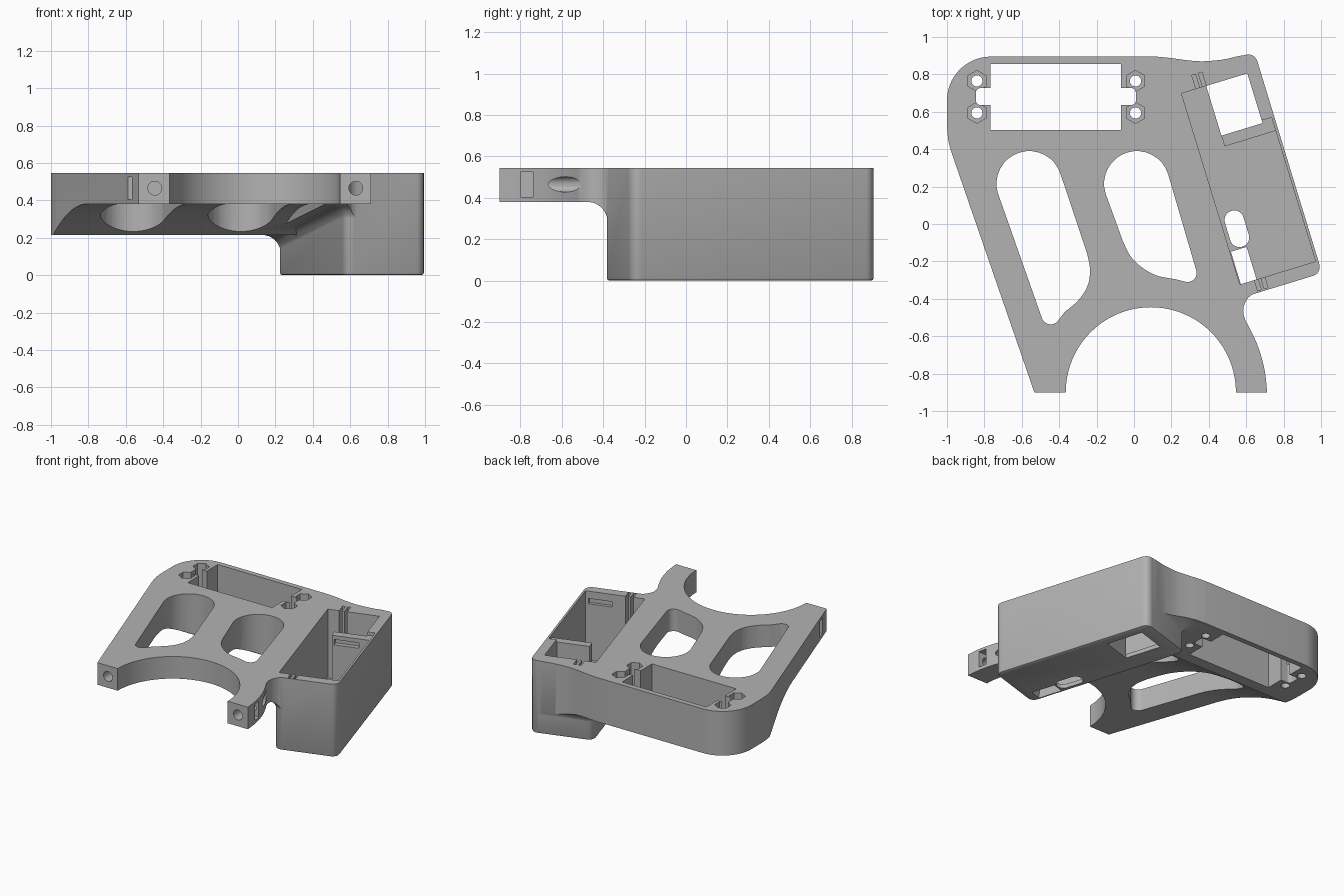
import bpy, bmesh
from math import sin, cos, pi, radians
from mathutils import Vector

if "Cube" in bpy.data.objects:
    bpy.data.objects.remove(bpy.data.objects["Cube"], do_unlink=True)

TOP = 0.545
OVER = 0.7          # oversize height, trimmed at the end
TILT = radians(17)  # the case is turned in plan


# ---------- helpers ----------
def loft(name, rings):
    """Closed solid through rings of equal point count."""
    bm = bmesh.new()
    vs = [[bm.verts.new(p) for p in r] for r in rings]
    n = len(vs[0])
    for a, b in zip(vs, vs[1:]):
        for i in range(n):
            j = (i + 1) % n
            bm.faces.new((a[i], a[j], b[j], b[i]))
    bm.faces.new(vs[0])
    bm.faces.new(vs[-1])
    bmesh.ops.recalc_face_normals(bm, faces=bm.faces)
    me = bpy.data.meshes.new(name)
    bm.to_mesh(me)
    bm.free()
    ob = bpy.data.objects.new(name, me)
    bpy.context.collection.objects.link(ob)
    return ob


def at(pts, z):
    return [(p[0], p[1], z) for p in pts]


def prism(name, pts, z0, z1):
    return loft(name, [at(pts, z0), at(pts, z1)])


def combine(target, tool, op="DIFFERENCE"):
    mod = target.modifiers.new("combine", "BOOLEAN")
    mod.operation, mod.solver, mod.object = op, "EXACT", tool
    bpy.context.view_layer.objects.active = target
    bpy.ops.object.modifier_apply(modifier=mod.name)
    bpy.data.objects.remove(tool, do_unlink=True)


def arc(cx, cy, r, a0, a1, n=16):
    angles = [radians(a0 + (a1 - a0) * i / n) for i in range(n + 1)]
    return [(cx + r * cos(a), cy + r * sin(a)) for a in angles]


def circle(cx, cy, r, n=24, start=0):
    return arc(cx, cy, r, start, start + 360, n)[:-1]


def spline(pts, steps=5):
    """Smooth open curve through the points."""
    p = [Vector(q) for q in [pts[0], *pts, pts[-1]]]
    out = []
    for a, b, c, d in zip(p, p[1:], p[2:], p[3:]):
        for i in range(steps):
            t = i / steps
            q = 2 * b + (c - a) * t + (2 * a - 5 * b + 4 * c - d) * t * t
            q += (3 * b - a - 3 * c + d) * t ** 3
            out.append(tuple(q / 2))
    return out + [tuple(pts[-1])]


def rect(x0, x1, y0, y1):
    return [(x0, y0), (x1, y0), (x1, y1), (x0, y1)]


def rounded(x0, x1, y0, y1, r):
    return (arc(x1 - r, y1 - r, r, 0, 90, 6) + arc(x0 + r, y1 - r, r, 90, 180, 6)
            + arc(x0 + r, y0 + r, r, 180, 270, 6) + arc(x1 - r, y0 + r, r, 270, 360, 6))


def turned(pts):
    """Case frame (u along, v across) to plan."""
    s, c = sin(TILT), cos(TILT)
    return [(s * u + c * v, -c * u + s * v) for u, v in pts]


def case_ring(d):
    return turned(rounded(-0.69 - d, 0.545 + d, 0.433 - d, 0.885 + d, 0.05 + d))


def underside(y):
    t = min(max((y + 0.1) / 0.52, 0), 1)
    return 0.38 - 0.165 * t * t


# ---------- frame plate ----------
outline = [(-0.533, -0.9)]
outline += spline([(-0.975, 0.38), (-0.993, 0.45), (-1, 0.54), (-1, 0.66)])
outline += arc(-0.765, 0.66, 0.235, 180, 90)[1:]
outline += spline([(0.12, 0.895), (0.2, 0.887), (0.28, 0.876), (0.37, 0.87),
                   (0.48, 0.88), (0.56, 0.898), (0.61, 0.905)])
outline += [(0.7, 0.5), (0.85, 0), (0.75, -0.3)]
outline += spline([(0.66, -0.36), (0.61, -0.395), (0.585, -0.45), (0.592, -0.505),
                   (0.62, -0.56), (0.665, -0.66), (0.698, -0.78), (0.712, -0.9)])
outline += arc(0.09, -0.9, 0.455, 0, 180, 40)
frame = prism("controller_frame", outline, -0.1, OVER)

# curved underside, and the fillet where the plate meets the case
ys = [-1, -0.1] + [-0.1 + 0.52 * i / 14 for i in range(1, 15)] + [1]
section = [(y, underside(y)) for y in ys] + [(1, OVER + 0.1), (-1, OVER + 0.1)]
envelope = loft("envelope", [[(x, y, z) for y, z in section] for x in (-1.2, 1.2)])
R = 0.1
flare_rings = [at(case_ring(-0.004), 0.05)]
for k in range(9):
    a = k / 8 * pi / 2
    ring = case_ring(R * (1 - cos(a)) - 0.004)
    flare_rings.append([(x, y, underside(y) - R * (1 - sin(a))) for x, y in ring])
flare_rings.append(at(case_ring(R - 0.004), OVER - 0.05))
combine(envelope, loft("flare", flare_rings), "UNION")
combine(frame, envelope, "INTERSECT")

# ---------- case with softened bottom edge ----------
case = loft("case", [at(case_ring(-0.012), 0), at(case_ring(-0.004), 0.004),
                     at(case_ring(0), 0.012), at(case_ring(0), OVER - 0.02)])
combine(frame, case, "UNION")
combine(frame, prism("trim", rect(-2, 2, -2, 2), TOP, 1))


def cut(pts, z0=-0.2, z1=0.9):
    combine(frame, prism("cutter", pts, z0, z1))


def cut_case(u0, u1, v0, v1, z0=-0.2, z1=0.9):
    cut(turned(rect(u0, u1, v0, v1)), z0, z1)


# ---------- finger openings ----------
cut(arc(-0.56, 0.215, 0.175, 17, 197) + arc(-0.445, -0.487, 0.05, 197, 310, 8)
    + spline([(-0.37, -0.47), (-0.3, -0.41), (-0.25, -0.335), (-0.235, -0.25), (-0.25, -0.16)]))
cut(arc(0.015, 0.215, 0.175, 17, 197)
    + spline([(-0.06, -0.09), (-0.02, -0.17), (0.04, -0.23), (0.12, -0.275), (0.22, -0.295)])
    + arc(0.287, -0.262, 0.048, 260, 377, 8))

# ---------- module opening with side notches, screws and nut pockets ----------
cut(rect(-0.767, -0.07, 0.502, 0.856))
cut(rounded(-0.845, 0.01, 0.636, 0.727, 0.025))
for x in (-0.84, 0.008):
    for y in (0.594, 0.765):
        cut(circle(x, y, 0.03))
        cut(circle(x, y, 0.056, 6, 30), 0.36)

# ---------- case interior ----------
cut_case(-0.255, 0.475, 0.447, 0.87, 0.03)
cut_case(-0.593, -0.2, 0.447, 0.585, 0.03)
cut_case(-0.593, -0.315, 0.57, 0.815, 0.03)
cut_case(-0.33, -0.24, 0.57, 0.87, 0.52)       # lower partition top
cut_case(-0.593, -0.315, 0.585, 0.815)         # floor window
cut_case(0.293, 0.475, 0.452, 0.54)            # small floor window
cut(turned(rounded(0.085, 0.285, 0.467, 0.57, 0.05)))
cut_case(-0.29, -0.24, 0.6, 0.78, 0.45, 0.49)  # contact slots
cut_case(0.46, 0.5, 0.68, 0.85, 0.45, 0.49)
for v in (0.538, 0.575):                       # wire grooves
    cut_case(-0.67, -0.58, v - 0.01, v + 0.01, 0.25)
    cut_case(0.46, 0.535, v - 0.01, v + 0.01, 0.25)

# ---------- bolt bores and nut slots in the arm ends ----------
for x, end, x0, x1 in ((-0.445, -0.6, -0.8, -0.4), (0.63, -0.48, 0.585, 0.9)):
    bore = [[(px, y, pz) for px, pz in circle(x, 0.465, 0.037)] for y in (-1, end)]
    combine(frame, loft("bore", bore))
    cut(rect(x0, x1, -0.8, -0.74), 0.405, 0.525)

# ---------- finish ----------
grey = bpy.data.materials.new("plain grey")
grey.use_nodes = True
colour = (0.45, 0.45, 0.45, 1)
grey.diffuse_color = colour
grey.node_tree.nodes["Principled BSDF"].inputs["Base Color"].default_value = colour
frame.data.materials.clear()
frame.data.materials.append(grey)
for p in frame.data.polygons:
    p.material_index = 0
bpy.ops.object.select_all(action="DESELECT")
frame.select_set(True)
bpy.context.view_layer.objects.active = frame
bpy.ops.object.shade_smooth_by_angle(angle=radians(30))
